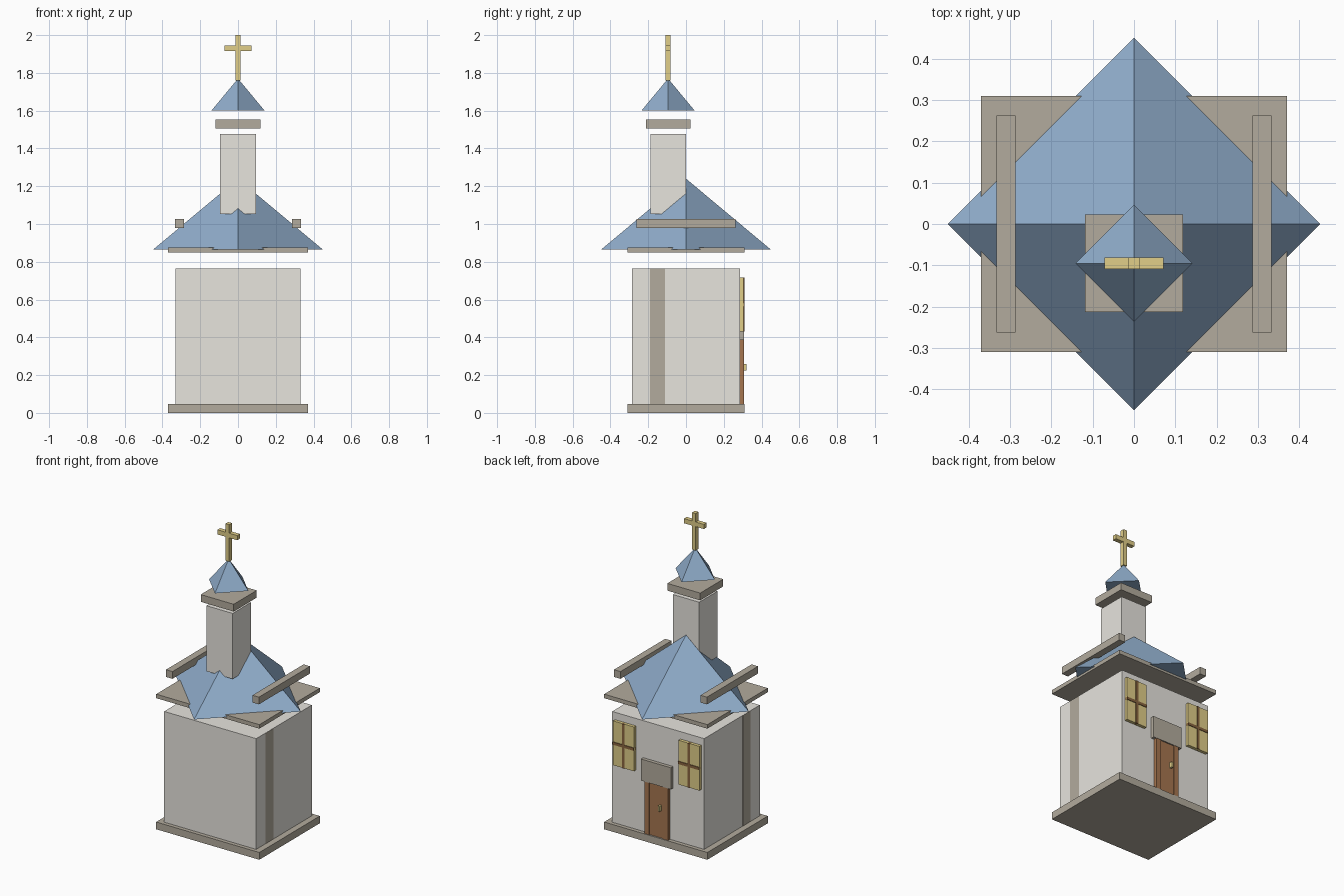
import bpy, math

if "Cube" in bpy.data.objects:
    bpy.data.objects.remove(bpy.data.objects["Cube"])

def mat(name, r, g, b):
    m = bpy.data.materials.new(name)
    m.diffuse_color = (r, g, b, 1)
    m.use_nodes = True
    m.node_tree.nodes["Principled BSDF"].inputs["Base Color"].default_value = m.diffuse_color
    return m

WALL = mat("wall", 0.80, 0.78, 0.73)
STONE = mat("stone", 0.45, 0.41, 0.34)
ROOF = mat("roof_blue", 0.28, 0.42, 0.60)
GOLD = mat("gold", 0.75, 0.62, 0.25)
WOOD = mat("wood", 0.38, 0.18, 0.08)
DARK = mat("dark_wood", 0.25, 0.13, 0.05)

def box(name, x, y, z, m):
    """Box from (min, max) ranges."""
    c = [(a[0] + a[1]) / 2 for a in (x, y, z)]
    bpy.ops.mesh.primitive_cube_add(size=1, location=c)
    o = bpy.context.object
    o.scale = [a[1] - a[0] for a in (x, y, z)]
    bpy.ops.object.transform_apply(location=False, rotation=False, scale=True)
    o.name = name
    o.data.materials.append(m)
    return o

def pyramid(name, r, y, z0, z1, m):
    """Four-sided pyramid with its corners on the axes."""
    bpy.ops.mesh.primitive_cone_add(vertices=4, radius1=r, radius2=0, depth=z1 - z0,
                                    location=(0, y, (z0 + z1) / 2))
    o = bpy.context.object
    o.name = name
    o.data.materials.append(m)
    return o

# Main building
box("foundation", (-.37, .37), (-.31, .31), (0, .047), STONE)
box("body", (-.33, .33), (-.285, .285), (.045, .765), WALL)
box("eave_slab", (-.37, .37), (-.31, .31), (.85, .876), STONE)
pyramid("main_roof", .45, 0, .864, 1.24, ROOF)

# Side strips and roof beams
for side, s in (("left", -1), ("right", 1)):
    box(side + "_wall_strip", sorted((s * .30, s * .3305)), (-.19, -.11), (.047, .764), STONE)
    box(side + "_roof_beam", sorted((s * .287, s * .333)), (-.262, .262), (.979, 1.026), STONE)

# Bell tower
T = -.095
box("tower", (-.094, .094), (T - .094, T + .094), (1.052, 1.477), WALL)
box("tower_cap", (-.118, .118), (T - .118, T + .118), (1.505, 1.552), STONE)
pyramid("spire", .141, T, 1.6, 1.77, ROOF)
box("cross_upright", (-.013, .013), (T - .014, T + .014), (1.76, 2.0), GOLD)
box("cross_arm", (-.071, .071), (T - .014, T + .014), (1.915, 1.945), GOLD)

# Door on the +y wall
box("door_panel", (-.055, .055), (.28, .300), (.047, .395), WOOD)
for side, s in (("left", -1), ("right", 1)):
    box(side + "_door_post", sorted((s * .05, s * .085)), (.28, .306), (.047, .39), WOOD)
box("door_lintel", (-.107, .107), (.28, .308), (.385, .525), STONE)
box("door_handle", (-.035, -.022), (.295, .319), (.225, .26), GOLD)

# Windows with crossed bars
for side, s in (("left", -1), ("right", 1)):
    c = s * .235
    box(side + "_window_pane", (c - .075, c + .075), (.28, .305), (.43, .717), GOLD)
    box(side + "_window_mullion", (c - .009, c + .009), (.29, .309), (.43, .717), DARK)
    box(side + "_window_bar", (c - .075, c + .075), (.29, .309), (.564, .582), DARK)
